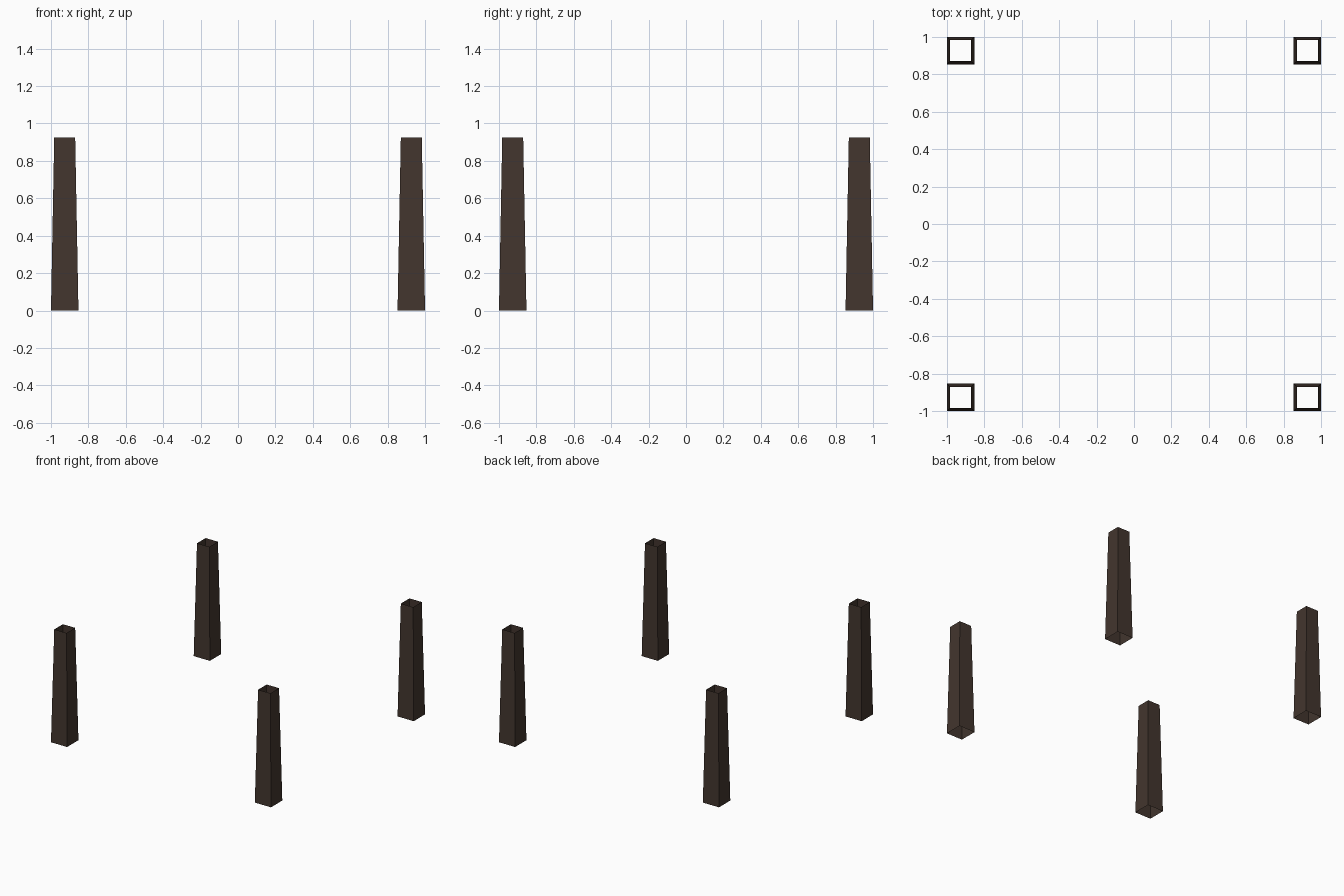
import bpy, bmesh

if "Cube" in bpy.data.objects:
    bpy.data.objects.remove(bpy.data.objects["Cube"])

HEIGHT, CENTRE = 0.925, 0.9265
BOTTOM_HALF, TOP_HALF = 0.0735, 0.056

wood = bpy.data.materials.new("dark brown wood")
wood.diffuse_color = (0.055, 0.036, 0.027, 1)
wood.use_nodes = True
wood.node_tree.nodes["Principled BSDF"].inputs["Base Color"].default_value = wood.diffuse_color


def tapered_leg(name, x, y):
    """Square tapered sleeve, open at top and bottom."""
    bm = bmesh.new()
    bmesh.ops.create_cube(bm, size=2)
    for v in bm.verts:
        top = v.co.z > 0
        half = TOP_HALF if top else BOTTOM_HALF
        v.co = (v.co.x * half, v.co.y * half, HEIGHT if top else 0)
    bm.normal_update()
    caps = [f for f in bm.faces if abs(f.normal.z) > 0.9]
    bmesh.ops.delete(bm, geom=caps, context='FACES_ONLY')
    mesh = bpy.data.meshes.new(name)
    bm.to_mesh(mesh)
    bm.free()
    mesh.materials.append(wood)
    leg = bpy.data.objects.new(name, mesh)
    leg.location = (x, y, 0)
    bpy.context.collection.objects.link(leg)


# Four legs, one per corner
for side, sx in (("left", -1), ("right", 1)):
    for end, sy in (("front", -1), ("back", 1)):
        tapered_leg(f"{end}_{side}_leg", sx * CENTRE, sy * CENTRE)
